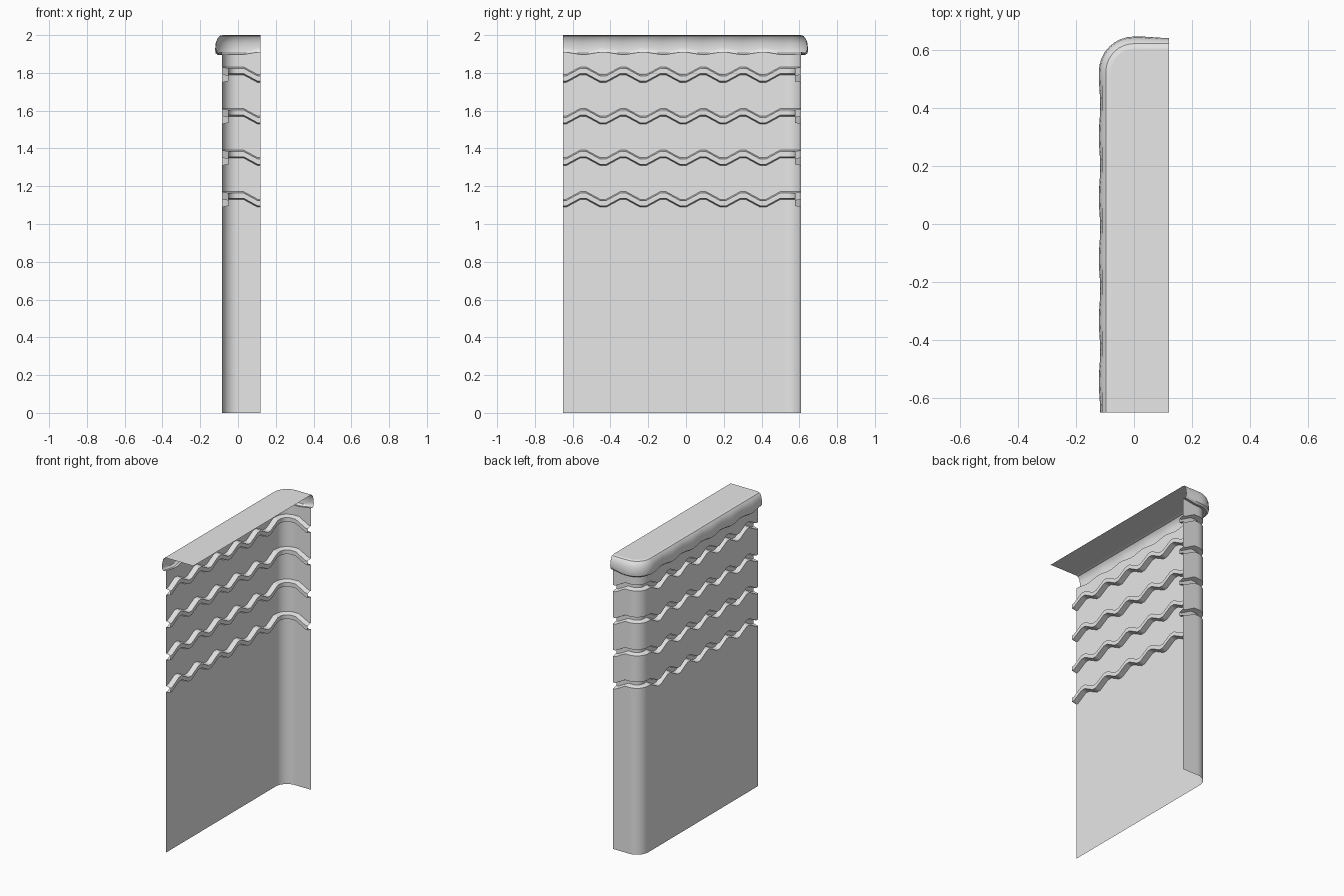
import bpy, bmesh, math

cube = bpy.data.objects.get("Cube")
if cube:
    bpy.data.objects.remove(cube)

grey = bpy.data.materials.new("plain_grey")
grey.use_nodes = True
colour = (0.8, 0.8, 0.8, 1)
grey.diffuse_color = colour
grey.node_tree.nodes["Principled BSDF"].inputs["Base Color"].default_value = colour

# Plan of the shell: long side, round corner, short side
SIDE_X, END_Y = -0.085, 0.61
OPEN_X, OPEN_Y = 0.12, -0.65
RADIUS = 0.085
HALF_WAVE, FLAT = 0.1058, 0.016
cx, cy = SIDE_X + RADIUS, END_Y - RADIUS


def wave_steps(length):
    """Distances from the open edge and wave height from -1 to 1."""
    steps = []
    for k in range(round(length / HALF_WAVE) + 1):
        h = -1 if k % 2 == 0 else 1
        for d in (-FLAT, 0, FLAT):
            s = k * HALF_WAVE + d
            if 0 <= s < length:
                steps.append((s, h))
    return steps


# Each column: position, outward direction, wave height
columns = [(SIDE_X, OPEN_Y + s, -1, 0, h) for s, h in wave_steps(cy - OPEN_Y)]
for i in range(9):
    a = math.pi - i * math.pi / 16
    c, n = math.cos(a), math.sin(a)
    columns.append((cx + RADIUS * c, cy + RADIUS * n, c, n, 1))
columns += [(OPEN_X - s, END_Y, 0, 1, h)
            for s, h in reversed(wave_steps(OPEN_X - cx))]


def finish(name, bm, angle=35):
    mesh = bpy.data.meshes.new(name)
    bm.to_mesh(mesh)
    bm.free()
    mesh.materials.append(grey)
    ob = bpy.data.objects.new(name, mesh)
    bpy.context.collection.objects.link(ob)
    bpy.ops.object.select_all(action="DESELECT")
    ob.select_set(True)
    bpy.context.view_layer.objects.active = ob
    bpy.ops.object.shade_smooth_by_angle(angle=math.radians(angle))


def loft(name, profile):
    """Sweep (offset, z) rows along the plan; profile depends on the wave."""
    bm = bmesh.new()
    grid = [[bm.verts.new((x + nx * o, y + ny * o, z)) for o, z in profile(h)]
            for x, y, nx, ny, h in columns]
    for a, b in zip(grid, grid[1:]):
        for j in range(len(a) - 1):
            bm.faces.new((a[j], a[j + 1], b[j + 1], b[j]))
    finish(name, bm)


def lip_bottom(h):
    return 1.904 - 0.006 * h


# Wall with four wavy channels pressed inward
def wall_profile(h):
    rows = [(0, 0)]
    for k in range(4):
        z = 1.13 + 0.22 * k + 0.02 * h
        rows += [(0, z - 0.021), (-0.034, z - 0.014),
                 (-0.034, z + 0.014), (0, z + 0.021)]
    return rows + [(0, lip_bottom(h))]


# Rounded overhanging lip with a gently wavy lower edge
def lip_profile(h):
    b, w = lip_bottom(h), 0.0025 * h
    return [(0, b), (0.02, b - 0.004), (0.031 + w, b + 0.006),
            (0.034 + w, b + 0.024), (0.03 + w, 1.96), (0.023, 1.983),
            (0.012, 1.996), (-0.005, 2)]


loft("wavy_wall", wall_profile)
loft("rounded_lip", lip_profile)

# Flat top
bm = bmesh.new()
ring = [bm.verts.new((x - 0.005 * nx, y - 0.005 * ny, 2))
        for x, y, nx, ny, h in columns]
ring.append(bm.verts.new((OPEN_X, OPEN_Y, 2)))
top = bm.faces.new(ring)
top.normal_update()
if top.normal.z < 0:
    top.normal_flip()
finish("flat_top", bm)
